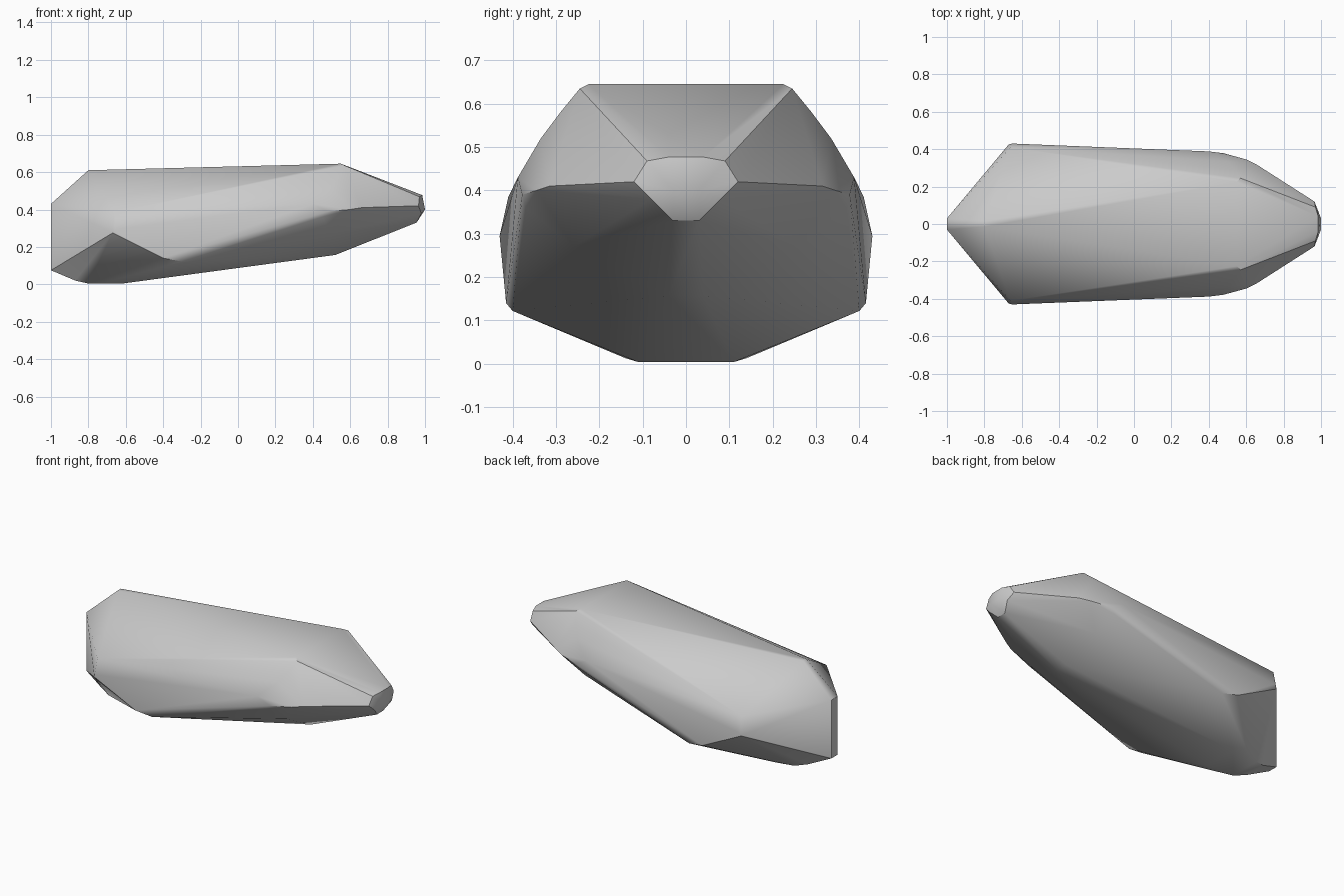
import bpy
import bmesh
from math import radians

cube = bpy.data.objects.get("Cube")
if cube:
    bpy.data.objects.remove(cube, do_unlink=True)

grey = bpy.data.materials.new("plain grey")
grey.use_nodes = True
colour = (0.6, 0.6, 0.6, 1)
grey.diffuse_color = colour
grey.node_tree.nodes["Principled BSDF"].inputs["Base Color"].default_value = colour

# Corner points of one half of the faceted body (mirrored across y)
bow = [(-1, 0.03, 0.43), (-1, 0.03, 0.075), (-0.8, 0.015, 0.61)]
shoulder = [(-0.66, 0.41, 0.385), (-0.65, 0.43, 0.295), (-0.67, 0.425, 0.275),
            (-0.4, 0.415, 0.14), (-0.3, 0.4, 0.122)]
belly = [(-0.87, 0.07, 0.02), (-0.8, 0.1, 0.004), (-0.62, 0.11, 0.004),
         (-0.7, 0.14, 0.013), (0.52, 0.04, 0.157), (0.5, 0.26, 0.27)]
stern = [(0.55, 0.225, 0.645), (0.57, 0.245, 0.635), (0.54, 0.29, 0.58),
         (0.5, 0.335, 0.52), (0.4, 0.388, 0.43), (0.48, 0.378, 0.39),
         (0.6, 0.345, 0.4), (0.66, 0.315, 0.41), (0.45, 0.37, 0.36)]
nose = [(0.985, 0.04, 0.477), (0.97, 0.09, 0.468), (0.965, 0.12, 0.42),
        (1, 0.03, 0.4), (0.98, 0.08, 0.38), (0.955, 0.03, 0.33)]

bm = bmesh.new()
for x, y, z in bow + shoulder + belly + stern + nose:
    for side in (-1, 1):
        bm.verts.new((x, side * y, z))
hull = bmesh.ops.convex_hull(bm, input=bm.verts)
loose = [v for v in bm.verts if not v.link_faces]
bmesh.ops.delete(bm, geom=loose, context='VERTS')
bmesh.ops.recalc_face_normals(bm, faces=bm.faces)

mesh = bpy.data.meshes.new("faceted_body")
bm.to_mesh(mesh)
bm.free()
mesh.materials.append(grey)
body = bpy.data.objects.new("faceted_body", mesh)
bpy.context.collection.objects.link(body)

# Smooth shading, with the strong corners kept sharp
bpy.context.view_layer.objects.active = body
body.select_set(True)
bpy.ops.object.shade_smooth_by_angle(angle=radians(35))
